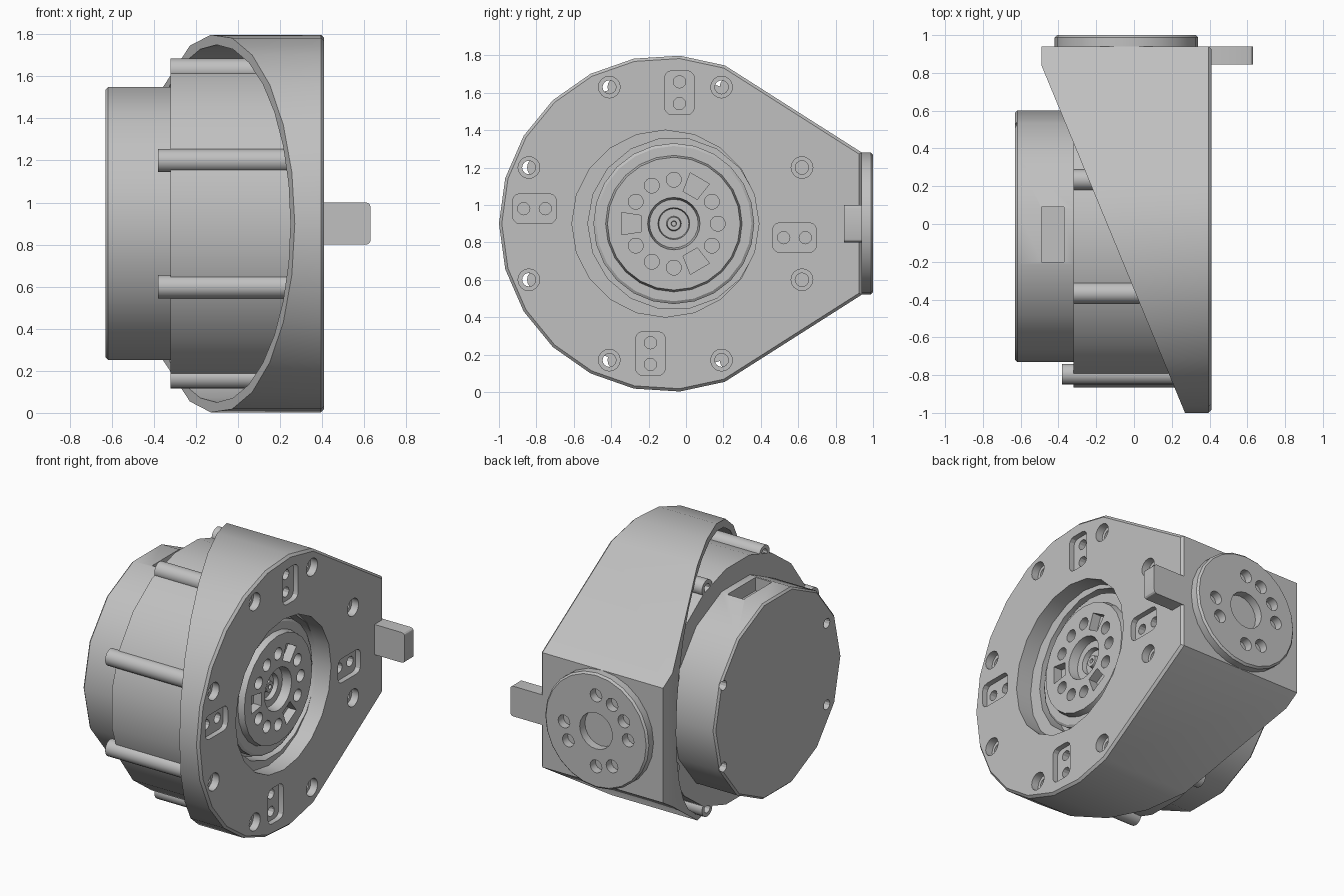
import bpy, bmesh
from math import sin, cos, radians, pi
from mathutils import Vector

cube = bpy.data.objects.get("Cube")
if cube:
    bpy.data.objects.remove(cube, do_unlink=True)

grey = bpy.data.materials.new("machined_grey")
grey.use_nodes = True
grey.diffuse_color = (0.53, 0.53, 0.53, 1)
grey.node_tree.nodes["Principled BSDF"].inputs["Base Color"].default_value = grey.diffuse_color

MID = 0.9            # height of every main axis
PLATE_Y = -0.11      # centre of the face plate pattern
MOTOR_Y = -0.065     # motor axis
FACE = 0.41          # outer face of the plate


def polar(r, deg, cu=0.0, cv=0.0):
    return (cu + r * cos(radians(deg)), cv + r * sin(radians(deg)))


def ring(cu, cv, r, n=16, turn=0.0):
    return [polar(r, turn + 360 * i / n, cu, cv) for i in range(n)]


def rounded(cu, cv, w, h, r):
    pts = []
    for k, (su, sv) in enumerate([(1, 1), (-1, 1), (-1, -1), (1, -1)]):
        for a in (0, 30, 60, 90):
            pts.append(polar(r, 90 * k + a, cu + su * (w / 2 - r), cv + sv * (h / 2 - r)))
    return pts


def prism(name, pts, a, b, axis="x", chamfer=0.0, end=None):
    """Extrude a profile from a to b along x (profile y,z), y (x,z) or z (x,y)."""
    place = {"x": lambda u, v, t: (t, u, v),
             "y": lambda u, v, t: (u, t, v),
             "z": lambda u, v, t: (u, v, t)}[axis]
    bm = bmesh.new()
    lo = [bm.verts.new(place(u, v, a)) for u, v in pts]
    hi = [bm.verts.new(place(u, v, b)) for u, v in pts]
    bm.faces.new(lo)
    bm.faces.new(hi)
    for i in range(len(pts)):
        j = (i + 1) % len(pts)
        bm.faces.new((lo[i], lo[j], hi[j], hi[i]))
    bmesh.ops.recalc_face_normals(bm, faces=bm.faces)
    if chamfer:
        chosen = set(lo if end == "a" else hi)
        edges = [e for e in bm.edges if all(v in chosen for v in e.verts)]
        bmesh.ops.bevel(bm, geom=edges, offset=chamfer, segments=1, affect="EDGES")
    return finish(name, bm)


def finish(name, bm):
    mesh = bpy.data.meshes.new(name)
    bm.to_mesh(mesh)
    bm.free()
    mesh.materials.append(grey)
    obj = bpy.data.objects.new(name, mesh)
    bpy.context.collection.objects.link(obj)
    return obj


def cut(target, pts, a, b, axis="x"):
    cutter = prism("cutter", pts, a, b, axis)
    cutter.hide_render = True
    mod = target.modifiers.new("cut", "BOOLEAN")
    mod.operation, mod.solver, mod.object = "DIFFERENCE", "EXACT", cutter
    bpy.context.view_layer.objects.active = target
    bpy.ops.object.modifier_apply(modifier=mod.name)
    bpy.data.objects.remove(cutter, do_unlink=True)


def lathe(name, profile, cy, n):
    """Revolve (radius, x) points around the x axis through (cy, MID)."""
    bm = bmesh.new()
    rings = [[bm.verts.new((x, u, v)) for u, v in ring(cy, MID, r, n)] for r, x in profile]
    for p, q in zip(rings, rings[1:]):
        for i in range(n):
            j = (i + 1) % n
            bm.faces.new((p[i], p[j], q[j], q[i]))
    bm.faces.new(rings[0])
    bm.faces.new(rings[-1])
    bmesh.ops.recalc_face_normals(bm, faces=bm.faces)
    return finish(name, bm)


# Eight-bolt pattern shared by the plate and the motor
BOLTS = [(su * a, sv * b) for a, b in ((0.73, 0.3), (0.3, 0.73))
         for su in (1, -1) for sv in (1, -1)]

# Housing: teardrop shell with a slanted open side
outline = [polar(0.9, 70 + 220 * i / 14, -0.1, MID) for i in range(15)]
outline += [(0.94, 0.52), (0.94, 1.28)]
housing = prism("housing", outline, -0.49, FACE, chamfer=0.015, end="b")
bm = bmesh.new()
bm.from_mesh(housing.data)
slant = bmesh.ops.bisect_plane(bm, geom=bm.verts[:] + bm.edges[:] + bm.faces[:],
                               plane_co=Vector((0.27, -1, 0)),
                               plane_no=Vector((-1.84, -0.76, 0)), clear_outer=True)
rim = [e for e in slant["geom_cut"] if isinstance(e, bmesh.types.BMEdge)]
bmesh.ops.holes_fill(bm, edges=rim, sides=0)
bmesh.ops.recalc_face_normals(bm, faces=bm.faces)
bm.to_mesh(housing.data)
bm.free()
cut(housing, ring(-0.1, MID, 0.85, 28), -1, 0.3)
cut(housing, ring(PLATE_Y, MID, 0.5, 20), 0.2, 0.5)
for u, v in BOLTS:
    cut(housing, ring(PLATE_Y + u, MID + v, 0.058), 0.36, 0.5)
    cut(housing, ring(PLATE_Y + u, MID + v, 0.036), 0.25, 0.5)
# Sensor pockets with two holes each
for u, v, wide in ((-0.81, 0.98, 1), (0.58, 0.825, 1), (-0.035, 1.6, 0), (-0.19, 0.205, 0)):
    w, h = (0.235, 0.16) if wide else (0.16, 0.235)
    cut(housing, rounded(u, v, w, h, 0.04), FACE - 0.035, 0.5)
    for s in (-0.058, 0.058):
        cut(housing, ring(u + s * wide, v + s * (1 - wide), 0.033, 12), 0.32, 0.5)

# Motor body with screw posts
body = prism("motor_body", ring(-0.085, MID, 0.79, 20, 9), -0.32, 0.3)
cut(body, ring(MOTOR_Y, MID, 0.46, 18), 0.2, 0.5)
parts = [housing, body]
for k, (u, v) in enumerate(BOLTS):
    start = -0.38 if abs(u) > abs(v) else -0.32
    post = prism(f"screw_post_{k + 1}", ring(MOTOR_Y + u, MID + v, 0.055), start, 0.3)
    cut(post, ring(MOTOR_Y + u, MID + v, 0.03, 12), -0.5, start + 0.08)
    parts.append(post)

# Motor end cap with connector slot
cap = prism("motor_cap", ring(MOTOR_Y, MID, 0.665, 14), -0.63, -0.32, chamfer=0.012, end="a")
cut(cap, [(-0.49, -0.2), (-0.37, -0.2), (-0.37, 0.09), (-0.49, 0.09)], 1.46, 1.7, "z")
for su in (1, -1):
    for sv in (1, -1):
        cut(cap, ring(MOTOR_Y + 0.03 + su * 0.54, MID + sv * 0.27, 0.032, 12), -0.7, -0.58)
parts.append(cap)

# Rotating hub inside the plate recess
hub = lathe("hub", [(0.43, 0.18), (0.43, 0.29), (0.415, 0.3), (0.365, 0.3),
                    (0.355, 0.34), (0.14, 0.34), (0.13, 0.28), (0.085, 0.28),
                    (0.08, 0.25), (0.04, 0.25), (0.035, 0.28), (0.015, 0.28),
                    (0.012, 0.26)], MOTOR_Y, 24)
for a in range(0, 360, 30):
    if a % 120 == 60:
        pocket = [polar(r, a + d, MOTOR_Y, MID)
                  for r, d in ((0.18, -14), (0.285, -12), (0.285, 12), (0.18, 14))]
        cut(hub, pocket, 0.28, 0.5)
    else:
        u, v = polar(0.235, a, MOTOR_Y, MID)
        cut(hub, ring(u, v, 0.04, 14), 0.28, 0.5)
parts.append(hub)

# Output flange on the back
flange = prism("output_flange", ring(-0.04, MID, 0.38, 24), 0.93, 1.0, "y", 0.012, "b")
cut(flange, ring(-0.04, MID, 0.12, 20), 0.945, 1.1, "y")
for a in (0, 330, 90, 120, 180, 150, 240, 270):
    u, v = polar(0.235, a, -0.04, MID)
    cut(flange, ring(u, v, 0.043, 14), 0.945, 1.1, "y")
parts.append(flange)

# Side tab
parts.append(prism("side_tab", rounded(0.505, MID, 0.25, 0.2, 0.02), 0.845, 0.94, "y"))

bpy.ops.object.select_all(action="DESELECT")
for obj in parts:
    obj.select_set(True)
bpy.context.view_layer.objects.active = housing
bpy.ops.object.shade_smooth_by_angle(angle=radians(28))
